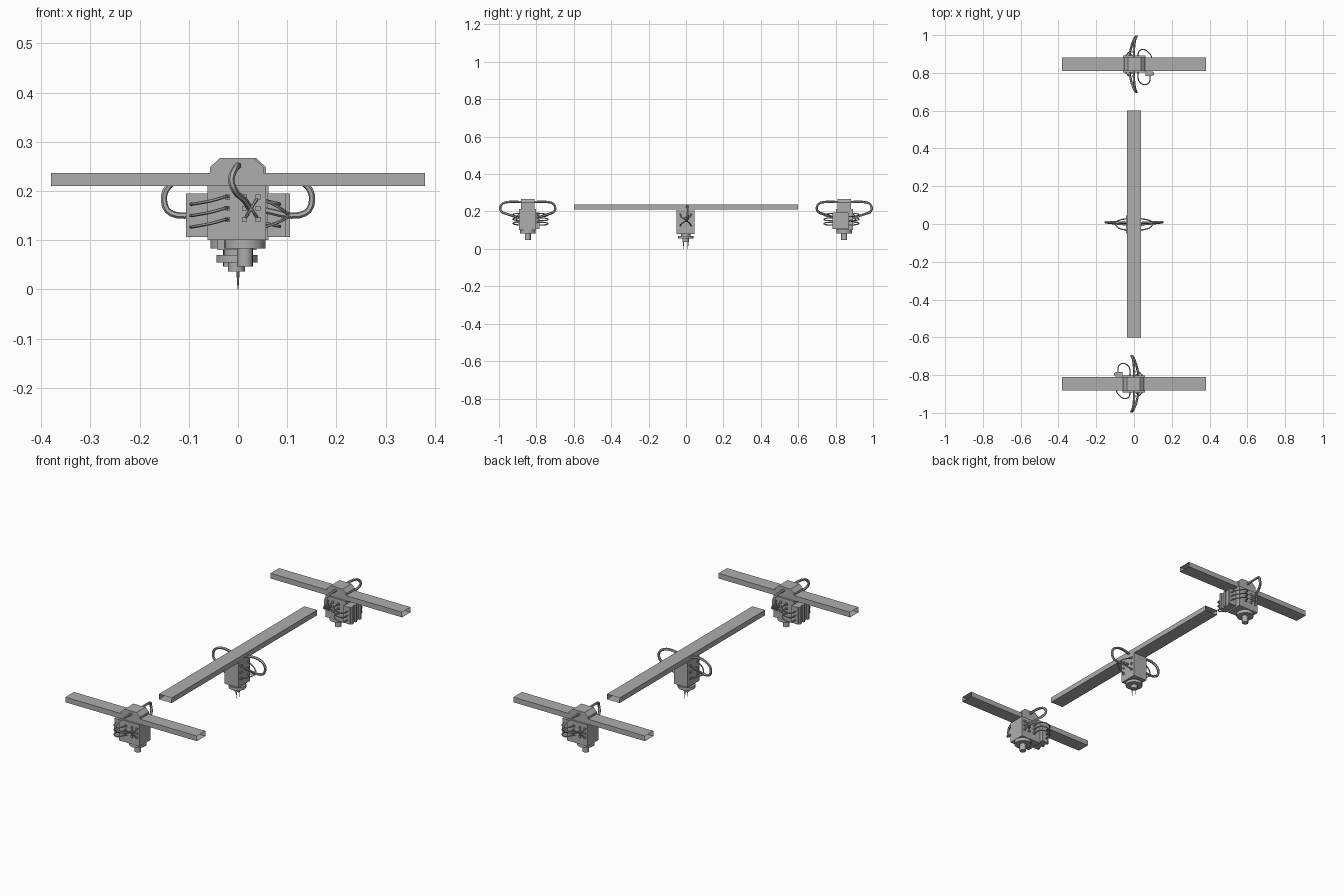
import bpy, bmesh, math
from mathutils import Matrix, Vector

if "Cube" in bpy.data.objects:
    bpy.data.objects.remove(bpy.data.objects["Cube"])

grey = bpy.data.materials.new("plain_grey")
grey.diffuse_color = (0.42, 0.42, 0.42, 1)
grey.use_nodes = True
grey.node_tree.nodes["Principled BSDF"].inputs["Base Color"].default_value = grey.diffuse_color


def finish(bm, name, m, smooth=False):
    """Turn a bmesh into a placed, coloured object."""
    bmesh.ops.transform(bm, matrix=m, verts=bm.verts)
    bmesh.ops.recalc_face_normals(bm, faces=bm.faces)
    me = bpy.data.meshes.new(name)
    bm.to_mesh(me)
    bm.free()
    me.materials.append(grey)
    ob = bpy.data.objects.new(name, me)
    bpy.context.collection.objects.link(ob)
    if smooth:
        bpy.ops.object.select_all(action='DESELECT')
        ob.select_set(True)
        bpy.context.view_layer.objects.active = ob
        bpy.ops.object.shade_smooth_by_angle(angle=math.radians(40))
    return ob


def box(name, lo, hi, m, open_axis=None):
    """Box from two corners; open_axis removes the two end faces."""
    lo, hi = Vector(lo), Vector(hi)
    bm = bmesh.new()
    bmesh.ops.create_cube(bm, size=1)
    for v in bm.verts:
        v.co = [(lo[i] + hi[i]) / 2 + v.co[i] * (hi[i] - lo[i]) for i in range(3)]
    if open_axis is not None:
        bm.normal_update()
        ends = [f for f in bm.faces if abs(f.normal[open_axis]) > 0.9]
        bmesh.ops.delete(bm, geom=ends, context='FACES_ONLY')
    return finish(bm, name, m)


def cyl(name, x, y, z0, z1, r, m, r2=None, sides=20):
    bm = bmesh.new()
    bmesh.ops.create_cone(bm, cap_ends=True, segments=sides,
                          radius1=r if r2 is None else r2, radius2=r, depth=z1 - z0)
    bmesh.ops.translate(bm, vec=(x, y, (z0 + z1) / 2), verts=bm.verts)
    return finish(bm, name, m, True)


def tube(name, pts, r, m, steps=3, sides=6):
    """Round tube along a smooth curve through the points."""
    p = [Vector(q) for q in pts]
    p = [2 * p[0] - p[1]] + p + [2 * p[-1] - p[-2]]
    path = []
    for i in range(1, len(p) - 2):
        a, b, c, d = p[i - 1:i + 3]
        for s in range(steps):
            t = s / steps
            path.append(0.5 * (2 * b + (c - a) * t + (2 * a - 5 * b + 4 * c - d) * t * t
                               + (3 * b - a - 3 * c + d) * t ** 3))
    path.append(p[-2])
    bm = bmesh.new()
    rings, side = [], None
    for i, q in enumerate(path):
        tan = (path[min(i + 1, len(path) - 1)] - path[max(i - 1, 0)]).normalized()
        side = tan.orthogonal() if side is None else side - tan * side.dot(tan)
        side.normalize()
        up = tan.cross(side)
        rings.append([bm.verts.new(q + r * (math.cos(k * math.tau / sides) * side
                                            + math.sin(k * math.tau / sides) * up))
                      for k in range(sides)])
    for a, b in zip(rings, rings[1:]):
        for k in range(sides):
            j = (k + 1) % sides
            bm.faces.new((a[k], a[j], b[j], b[k]))
    bm.faces.new(rings[0])
    bm.faces.new(rings[-1])
    return finish(bm, name, m, True)


def end_unit(m, tag):
    """Cross beam with a hanging tool head, centred on its own origin."""
    box(tag + "_cross_beam", (-0.38, -0.035, 0.21), (0.38, 0.035, 0.237), m, 0)
    box(tag + "_body", (-0.062, -0.046, 0.1), (0.057, 0.044, 0.212), m)
    # chamfered saddle over the beam
    bm = bmesh.new()
    prof = [(-0.057, 0.2), (0.052, 0.2), (0.052, 0.248), (0.032, 0.267),
            (-0.037, 0.267), (-0.057, 0.248)]
    f = bm.faces.new([bm.verts.new((x, -0.037, z)) for x, z in prof])
    ext = bmesh.ops.extrude_face_region(bm, geom=[f])
    bmesh.ops.translate(bm, vec=(0, 0.074, 0),
                        verts=[g for g in ext["geom"] if isinstance(g, bmesh.types.BMVert)])
    finish(bm, tag + "_saddle", m)
    # round tool below the body
    cyl(tag + "_tool_flange", 0.014, 0, 0.083, 0.101, 0.042, m)
    cyl(tag + "_tool_spindle", 0.014, 0, 0.047, 0.085, 0.016, m)
    # side box with upright ribs
    box(tag + "_side_box", (-0.098, -0.022, 0.107), (-0.06, 0.062, 0.195), m)
    for y in (-0.015, 0.02, 0.05):
        box(tag + "_side_rib", (-0.106, y - 0.006, 0.107), (-0.096, y + 0.006, 0.195), m)
    for s in (-1, 1):
        face = 0.046 * s
        # hose looping from saddle to body
        tube(tag + "_hose", [(0.0, 0.03 * s, 0.25), (0.0, 0.085 * s, 0.252),
                             (-0.006, 0.13 * s, 0.245), (-0.014, 0.147 * s, 0.222),
                             (-0.004, 0.138 * s, 0.197), (0.012, 0.1 * s, 0.183),
                             (0.024, face, 0.165)], 0.0065, m)
        for z in (0.188, 0.165, 0.142):
            # connector studs
            for x in (-0.021, 0.013, 0.041):
                box(tag + "_stud", (x - 0.005, face - 0.006, z - 0.005),
                    (x + 0.005, face + 0.006, z + 0.005), m)
            # cables from studs to the side box
            if s < 0:
                pts = [(-0.021, -0.046, z), (-0.027, -0.07, z), (-0.055, -0.078, z - 0.008),
                       (-0.088, -0.05, z - 0.014), (-0.096, -0.018, z - 0.015)]
            else:
                pts = [(-0.021, 0.044, z), (-0.024, 0.085, z), (-0.05, 0.108, z - 0.006),
                       (-0.08, 0.098, z - 0.013), (-0.085, 0.06, z - 0.014)]
            tube(tag + "_cable", pts, 0.0032, m)
        # crossed cables between studs
        for a, b in ((0.188, 0.142), (0.142, 0.188)):
            tube(tag + "_cross_cable", [(0.013, face, a), (0.027, 0.062 * s, 0.165),
                                        (0.041, face, b)], 0.003, m)


def middle_unit(m):
    """Long beam with a hanging gripper head."""
    box("long_beam", (-0.037, -0.6, 0.21), (0.037, 0.6, 0.237), m, 1)
    box("middle_body", (-0.042, -0.05, 0.08), (0.038, 0.046, 0.212), m)
    # gripper stack
    cyl("gripper_neck", -0.002, -0.002, 0.068, 0.082, 0.026, m)
    cyl("gripper_flange", -0.002, -0.002, 0.055, 0.07, 0.042, m)
    cyl("gripper_hub", -0.003, -0.002, 0.037, 0.057, 0.017, m)
    for y in (-0.014, 0.01):
        cyl("gripper_pin", 0, y, 0.0, 0.04, 0.0035, m, r2=0.001, sides=8)
    for s in (-1, 1):
        face = 0.04 * s - 0.002
        # hose looping from beam to body
        tube("middle_hose", [(0.03 * s, 0.005, 0.222), (0.09 * s, 0.008, 0.23),
                             (0.132 * s, 0.01, 0.217), (0.15 * s, 0.01, 0.192),
                             (0.143 * s, 0.008, 0.16), (0.108 * s, 0.004, 0.15),
                             (face, -0.002, 0.165)], 0.0065, m)
        for y in (-0.032, 0.028):
            for z in (0.188, 0.155, 0.122):
                box("middle_stud", (face - 0.006, y - 0.005, z - 0.005),
                    (face + 0.006, y + 0.005, z + 0.005), m)
            # cables fanning out from the hose to the studs
            for z in (0.188, 0.122):
                tube("middle_cable", [(0.105 * s, 0.003, 0.15),
                                      (0.08 * s, y * 0.7, (z + 0.15) / 2),
                                      (face, y, z)], 0.0032, m)


# whole machine: one middle head, two end heads turned half a turn apart
middle_unit(Matrix.Identity(4))
end_unit(Matrix.Translation((0, -0.846, 0)), "front")
end_unit(Matrix.Translation((0, 0.846, 0)) @ Matrix.Rotation(math.pi, 4, 'Z'), "back")
